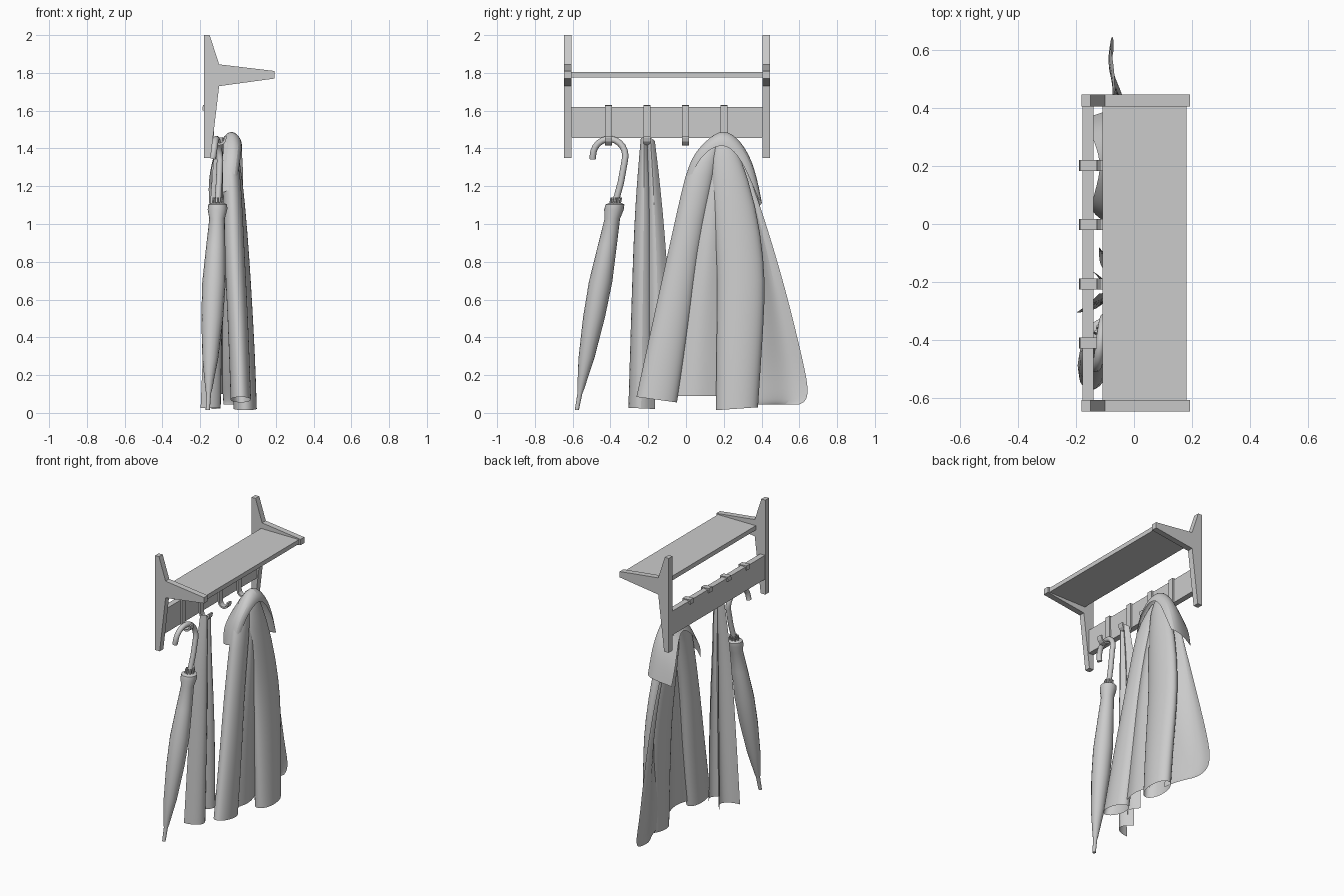
import bpy, bmesh, math
from mathutils import Vector

default_cube = bpy.data.objects.get("Cube")
if default_cube:
    bpy.data.objects.remove(default_cube, do_unlink=True)

grey = bpy.data.materials.new("light grey")
grey.use_nodes = True
grey.diffuse_color = (0.6, 0.6, 0.6, 1)
grey.node_tree.nodes["Principled BSDF"].inputs["Base Color"].default_value = grey.diffuse_color


def finish(name, bm, smooth=False, subdivide=0):
    """Turn a bmesh into a named grey object."""
    bmesh.ops.recalc_face_normals(bm, faces=bm.faces)
    mesh = bpy.data.meshes.new(name)
    bm.to_mesh(mesh)
    bm.free()
    obj = bpy.data.objects.new(name, mesh)
    bpy.context.collection.objects.link(obj)
    mesh.materials.append(grey)
    if subdivide:
        modifier = obj.modifiers.new("Subdivision", "SUBSURF")
        modifier.levels = modifier.render_levels = subdivide
        modifier.boundary_smooth = "PRESERVE_CORNERS"
    if smooth:
        bpy.ops.object.select_all(action="DESELECT")
        obj.select_set(True)
        bpy.context.view_layer.objects.active = obj
        bpy.ops.object.shade_smooth_by_angle(angle=math.radians(50))
    return obj


def slab(name, outline, y_start, y_end):
    """Extrude an x-z outline along y."""
    bm = bmesh.new()
    face = bm.faces.new([bm.verts.new((x, y_start, z)) for x, z in outline])
    extruded = bmesh.ops.extrude_face_region(bm, geom=[face])["geom"]
    moved = [v for v in extruded if isinstance(v, bmesh.types.BMVert)]
    bmesh.ops.translate(bm, verts=moved, vec=(0, y_end - y_start, 0))
    return finish(name, bm)


def box_outline(x0, x1, z0, z1):
    return [(x0, z0), (x1, z0), (x1, z1), (x0, z1)]


def loft(name, rows, closed=False, caps=False, subdivide=1):
    """Skin a list of equally long rows of points."""
    bm = bmesh.new()
    rings = [[bm.verts.new(p) for p in row] for row in rows]
    count = len(rings[0])
    for lower, upper in zip(rings, rings[1:]):
        for i in range(count if closed else count - 1):
            j = (i + 1) % count
            bm.faces.new((lower[i], lower[j], upper[j], upper[i]))
    if caps:
        bm.faces.new(rings[0])
        bm.faces.new(rings[-1])
    return finish(name, bm, True, subdivide)


def ellipse(x, y, z, radius_x, radius_y, tilt=0, sides=16):
    steps = [math.tau * i / sides for i in range(sides)]
    return [(x + radius_x * math.cos(a), y + radius_y * math.sin(a), z - tilt * math.sin(a))
            for a in steps]


def tube(name, points, radius, sides=12):
    """Sweep a circle along a path."""
    path = [Vector(p) for p in points]
    rows = []
    for i, p in enumerate(path):
        along = (path[min(i + 1, len(path) - 1)] - path[max(i - 1, 0)]).normalized()
        side = Vector((1, 0, 0)).cross(along).normalized()
        other = along.cross(side)
        angles = [math.tau * k / sides for k in range(sides)]
        rows.append([p + radius * (side * math.cos(a) + other * math.sin(a)) for a in angles])
    return loft(name, rows, closed=True, caps=True, subdivide=0)


# Wall brackets, shelf and rail
bracket = [(-.18, 1.35), (-.145, 1.35), (-.1, 1.73), (.193, 1.77), (.193, 1.81),
           (-.1, 1.845), (-.15, 2), (-.18, 2)]
inner_right, inner_left = -0.605, 0.405
slab("right_bracket", bracket, -0.645, inner_right)
slab("left_bracket", bracket, inner_left, 0.445)
slab("shelf", box_outline(-.108, .18, 1.775, 1.805), inner_right, inner_left)
slab("rail", box_outline(-.178, -.14, 1.455, 1.62), inner_right, inner_left)

# Flat hooks that clip over the rail and curl up at the front
hook_path = [(-.183, 1.6), (-.183, 1.625), (-.133, 1.625), (-.133, 1.46)]
for i in range(7):
    angle = math.pi * (1 + i / 6)
    hook_path.append((-.1 + .033 * math.cos(angle), 1.455 + .033 * math.sin(angle)))
hook_path.append((-.067, 1.465))
hook_points = [Vector(p) for p in hook_path]
hook_outer, hook_inner = [], []
for i, point in enumerate(hook_points):
    direction = hook_points[min(i + 1, len(hook_points) - 1)] - hook_points[max(i - 1, 0)]
    normal = Vector((-direction.y, direction.x)).normalized() * 0.006
    hook_outer.append(point + normal)
    hook_inner.append(point - normal)
for i in range(4):
    centre = -0.41 + 0.204 * i
    slab(f"hook_{i + 1}", hook_outer + hook_inner[::-1], centre - 0.019, centre + 0.019)

# Umbrella: tilted canopy, rib ends and crook handle
top, tip = Vector((-.107, -.375, 1.11)), Vector((-.16, -.578, .015))
profile = [(0, .035), (.006, .05), (.03, .052), (.075, .041), (.2, .05), (.38, .062),
           (.55, .058), (.75, .042), (.9, .018), (.92, .013), (1, .011)]
canopy = [ellipse(*top.lerp(tip, t), r, r) for t, r in profile]
loft("umbrella_canopy", canopy, closed=True, caps=True, subdivide=0)
for i in range(8):
    angle = math.tau * i / 8
    spread = Vector((math.cos(angle), math.sin(angle), 0)) * 0.025
    tube(f"umbrella_rib_{i + 1}", [top + spread, top + spread + Vector((.002, .006, .03))], 0.006, 6)
handle = [top, (-.1, -.345, 1.22)]
for i in range(13):
    angle = math.radians(-15 + 195 * i / 12)
    handle.append((-.095 - .003 * i, -.407 + .086 * math.cos(angle), 1.36 + .09 * math.sin(angle)))
handle.append((-.135, -.493, 1.345))
tube("umbrella_handle", handle, 0.017)

# Towel: two pleated halves hanging from one loop
towel_front = [
    [(-.12, -.24, 1.45), (-.09, -.235, 1.46), (-.07, -.225, 1.46), (-.1, -.205, 1.44)],
    [(-.15, -.27, 1.1), (-.11, -.27, 1.1), (-.06, -.22, 1.1), (-.12, -.178, 1.1)],
    [(-.17, -.285, .7), (-.11, -.28, .7), (-.06, -.228, .7), (-.13, -.17, .7)],
    [(-.198, -.305, .025), (-.13, -.3, .025), (-.07, -.24, .025), (-.14, -.165, .02)],
]
loft("towel_front_half", towel_front, subdivide=2)
towel_back = [
    [(-.09, -.205, 1.45), (-.065, -.19, 1.46), (-.1, -.165, 1.44)],
    [(-.11, -.2, 1.2), (-.07, -.175, 1.2), (-.12, -.135, 1.2)],
    [(-.11, -.2, .7), (-.06, -.15, .7), (-.12, -.09, .7)],
    [(-.12, -.2, .1), (-.06, -.15, .1), (-.12, -.08, .1)],
]
loft("towel_back_half", towel_back, subdivide=2)

# Coat folds: open tubes given by (x, y, z, radius x, radius y, hem tilt)
right_fold = [(-.055, .15, 1.43, .03, .04), (-.04, .09, 1.33, .043, .075),
              (-.03, .06, 1.2, .05, .08), (-.02, -.015, .85, .055, .082),
              (0, -.075, .5, .055, .1), (.015, -.155, .07, .055, .11, .015)]
left_fold = [(-.045, .2, 1.46, .02, .03), (-.035, .205, 1.38, .043, .08),
             (-.015, .255, 1.1, .055, .12), (.005, .29, .8, .058, .128),
             (.015, .292, .6, .06, .13), (.03, .28, .3, .062, .122),
             (.038, .27, .022, .063, .114, -.008)]
for name, fold in (("coat_right_fold", right_fold), ("coat_left_fold", left_fold)):
    loft(name, [ellipse(*ring) for ring in fold], closed=True)


def panel(name, levels, depths):
    """Rippled cloth sheet from levels of (z, y start, y end, x shift)."""
    last = len(depths) - 1
    rows = []
    for z, start, end, shift in levels:
        rows.append([(d + shift, start + (end - start) * i / last, z) for i, d in enumerate(depths)])
    return loft(name, rows, subdivide=2)


panel("coat_middle",
      [(1.42, .13, .23, -.04), (1.1, .06, .24, 0), (.7, -.02, .2, .01), (.09, -.09, .19, .025)],
      (-.02, .005, .02, .005, -.02))
panel("coat_left_panel",
      [(1.4, .23, .28, -.02), (1.1, .3, .395, .01), (.65, .32, .53, .01), (.25, .3, .625, -.01),
       (.12, .29, .65, 0), (.06, .29, .635, .005), (.045, .29, .6, .005)],
      (-.01, -.02, -.05, -.09, -.075))

# Hood: a strip arching over the hook, folded from front to back
hood_rows = [
    [(-.01, .005, 1.2), (-.02, -.015, 1.19), (-.07, -.02, 1.17), (-.13, .03, 1.15)],
    [(.008, .05, 1.31), (.0, .02, 1.34), (-.055, .01, 1.34), (-.15, .05, 1.24)],
    [(.018, .11, 1.39), (.012, .1, 1.43), (-.045, .105, 1.465), (-.135, .11, 1.33)],
    [(.022, .2, 1.43), (.018, .2, 1.475), (-.05, .2, 1.54), (-.11, .2, 1.42)],
    [(.02, .275, 1.37), (.012, .29, 1.42), (-.045, .3, 1.46), (-.135, .28, 1.34)],
    [(.03, .335, 1.25), (.015, .36, 1.3), (-.045, .37, 1.32), (-.16, .34, 1.22)],
    [(.02, .385, 1.13), (.01, .4, 1.12), (-.05, .405, 1.11), (-.15, .37, 1.08)],
]
loft("coat_hood", hood_rows, subdivide=2)
